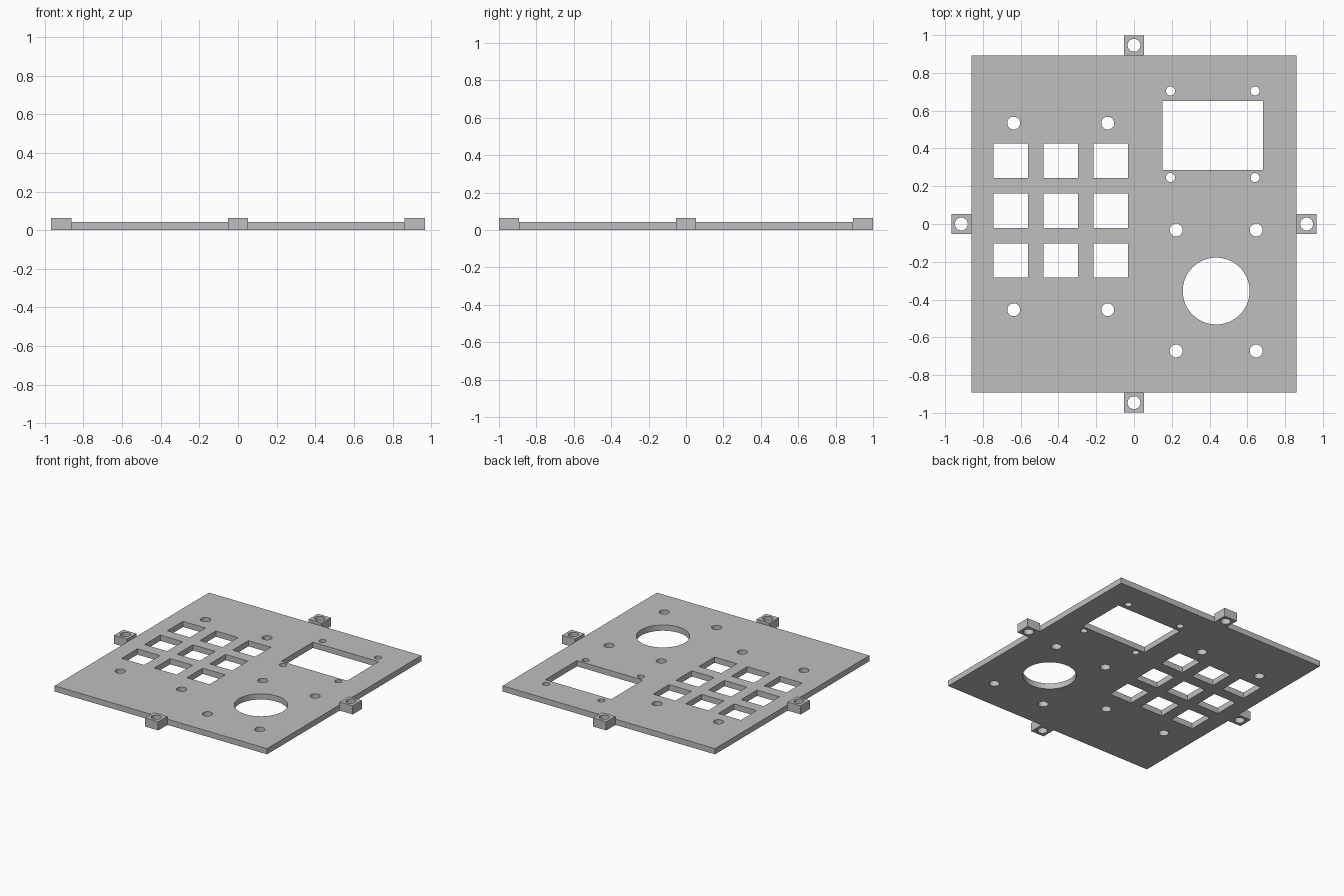
import bpy
import bmesh
import math
from mathutils import Matrix, Vector

HALF_X, HALF_Y = 0.861, 0.893   # panel half sizes
PANEL_H, TAB_H = 0.042, 0.063   # thicknesses
TAB = 0.106                     # tab side length
SCREW_R, SMALL_R = 0.034, 0.024

cube = bpy.data.objects.get("Cube")
if cube:
    bpy.data.objects.remove(cube, do_unlink=True)

grey = bpy.data.materials.new("plain grey")
grey.use_nodes = True
grey.diffuse_color = (0.52, 0.52, 0.52, 1)
grey.node_tree.nodes["Principled BSDF"].inputs["Base Color"].default_value = (0.52, 0.52, 0.52, 1)


def add_box(bm, x, y, sx, sy, z0, z1):
    m = Matrix.Translation((x, y, (z0 + z1) / 2)) @ Matrix.Diagonal((sx, sy, z1 - z0, 1))
    bmesh.ops.create_cube(bm, size=1, matrix=m)


def add_cylinder(bm, x, y, r, segments=32):
    bmesh.ops.create_cone(bm, cap_ends=True, segments=segments, radius1=r, radius2=r,
                          depth=0.4, matrix=Matrix.Translation((x, y, 0)))


def to_object(bm, name):
    mesh = bpy.data.meshes.new(name)
    bm.to_mesh(mesh)
    bm.free()
    mesh.materials.append(grey)
    obj = bpy.data.objects.new(name, mesh)
    bpy.context.collection.objects.link(obj)
    return obj


def cut(obj, cutter):
    """Bake a boolean difference and discard the cutter."""
    cutter.hide_render = True
    mod = obj.modifiers.new("cutouts", 'BOOLEAN')
    mod.operation = 'DIFFERENCE'
    mod.solver = 'EXACT'
    mod.object = cutter
    bpy.context.view_layer.update()
    graph = bpy.context.evaluated_depsgraph_get()
    mesh = bpy.data.meshes.new_from_object(obj.evaluated_get(graph))
    obj.modifiers.clear()
    obj.data = mesh
    bpy.data.objects.remove(cutter, do_unlink=True)
    # smooth only the round hole walls
    bpy.ops.object.select_all(action='DESELECT')
    obj.select_set(True)
    bpy.context.view_layer.objects.active = obj
    bpy.ops.object.shade_smooth_by_angle(angle=math.radians(30))


# Panel plate
bm = bmesh.new()
add_box(bm, 0, 0, 2 * HALF_X, 2 * HALF_Y, 0, PANEL_H)
panel = to_object(bm, "panel")

holes = bmesh.new()
# Keypad: three by three square openings
for i in (-1, 0, 1):
    for j in (-1, 0, 1):
        add_box(holes, -0.388 + i * 0.2645, 0.071 + j * 0.2645, 0.182, 0.182, -0.2, 0.2)
# Display window and large round opening
add_box(holes, 0.417, 0.469, 0.534, 0.366, -0.2, 0.2)
add_cylinder(holes, 0.435, -0.355, 0.177, 64)
# Four screw holes around each opening: centre, half spacing, radius
for cx, cy, dx, dy, r in ((-0.388, 0.04, 0.249, 0.494, SCREW_R),
                          (0.417, 0.475, 0.224, 0.229, SMALL_R),
                          (0.435, -0.352, 0.212, 0.32, SCREW_R)):
    for sx in (-1, 1):
        for sy in (-1, 1):
            add_cylinder(holes, cx + sx * dx, cy + sy * dy, r)
cut(panel, to_object(holes, "panel_cutter"))

# Mounting tabs on the middle of each edge
for name, direction, edge in (("left_tab", (1, 0), HALF_X), ("right_tab", (-1, 0), HALF_X),
                              ("back_tab", (0, 1), HALF_Y), ("front_tab", (0, -1), HALF_Y)):
    x, y = Vector(direction) * (edge + TAB / 2)
    bm = bmesh.new()
    add_box(bm, x, y, TAB, TAB, 0, TAB_H)
    tab = to_object(bm, name)
    bm = bmesh.new()
    add_cylinder(bm, x, y, SCREW_R)
    cut(tab, to_object(bm, name + "_cutter"))
